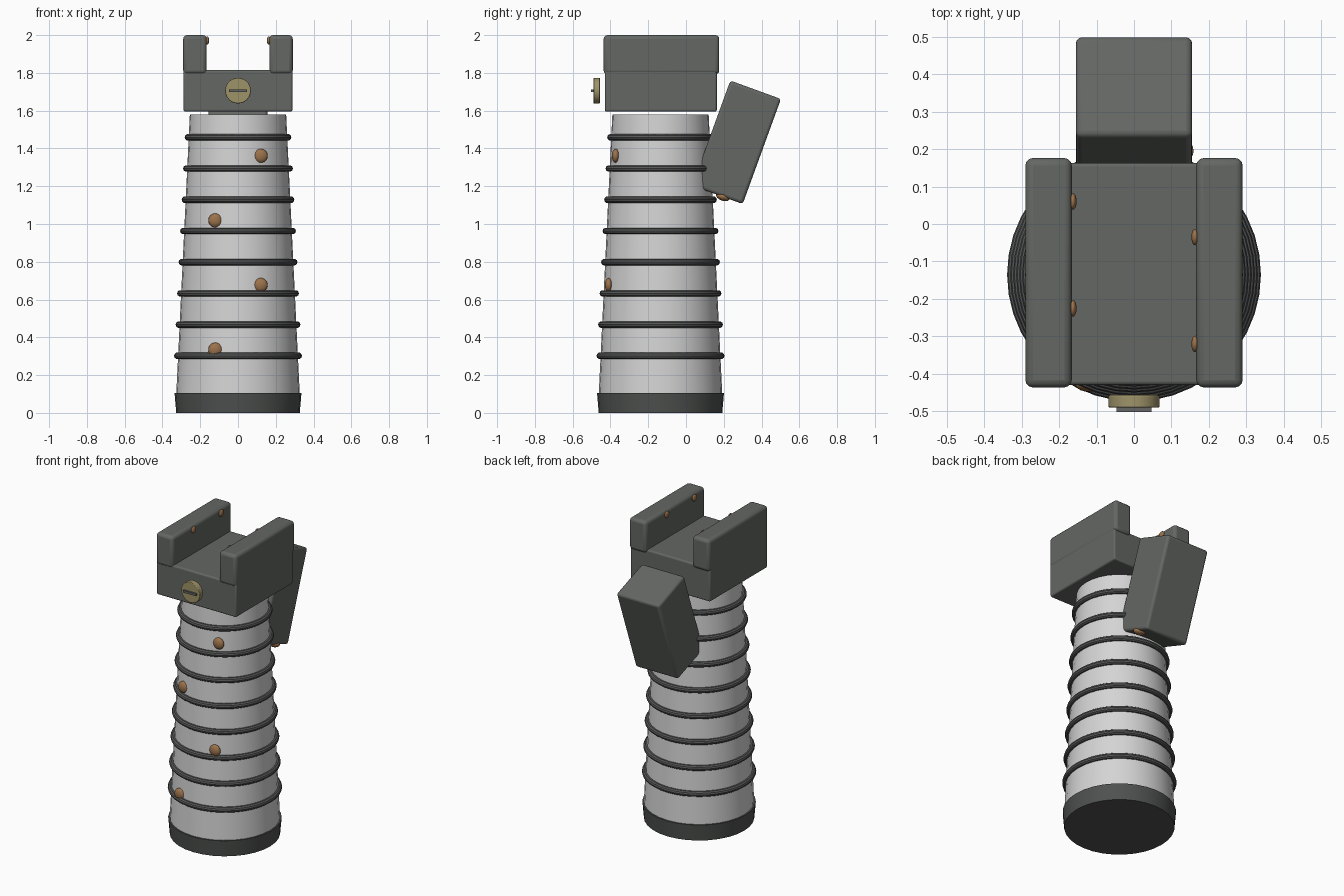
import bpy, math
from mathutils import Vector

if "Cube" in bpy.data.objects:
    bpy.data.objects.remove(bpy.data.objects["Cube"])

def material(name, rgb):
    m = bpy.data.materials.new(name)
    m.diffuse_color = (*rgb, 1)
    m.use_nodes = True
    m.node_tree.nodes["Principled BSDF"].inputs["Base Color"].default_value = m.diffuse_color
    return m

GREY = material("gunmetal grey", (0.125, 0.135, 0.125))
DARK = material("dark grey", (0.075, 0.082, 0.077))
RUBBER = material("ring grey", (0.095, 0.10, 0.096))
SILVER = material("light silver", (0.66, 0.66, 0.66))
BRONZE = material("bronze", (0.33, 0.17, 0.07))
BRASS = material("brass", (0.34, 0.29, 0.14))
SLOT = material("slot grey", (0.13, 0.13, 0.13))

CY = -0.135                                  # grip axis in y
TILT = math.radians(-20)                     # lean of the rear box

def grip_radius(z):
    return 0.327 + (0.255 - 0.327) * (z - 0.1) / 1.48

def finish(name, mat, bevel=0.0, smooth=True):
    ob = bpy.context.object
    ob.name = name
    ob.data.materials.append(mat)
    if bevel:
        b = ob.modifiers.new("bevel", 'BEVEL')
        b.width, b.segments = bevel, 3
        b.limit_method = 'ANGLE'
    if smooth:
        bpy.ops.object.shade_smooth_by_angle(angle=math.radians(35))
    return ob

def box(name, lo, hi, mat, bevel=0.0):
    lo, hi = Vector(lo), Vector(hi)
    bpy.ops.mesh.primitive_cube_add(size=1, location=(lo + hi) / 2)
    bpy.context.object.scale = hi - lo
    bpy.ops.object.transform_apply(location=False, rotation=False, scale=True)
    return finish(name, mat, bevel)

def frustum(name, r1, r2, z1, z2, mat, sides=32):
    bpy.ops.mesh.primitive_cone_add(vertices=sides, radius1=r1, radius2=r2, depth=z2 - z1,
                                    location=(0, CY, (z1 + z2) / 2))
    return finish(name, mat)

def rivet(name, loc, half, rot=(0, 0, 0)):
    bpy.ops.mesh.primitive_uv_sphere_add(segments=20, ring_count=12, radius=1, location=loc, rotation=rot)
    bpy.context.object.scale = half
    return finish(name, BRONZE)

# Handle with end cap
frustum("end_cap", 0.327, 0.336, 0.0, 0.105, DARK)
frustum("grip_body", grip_radius(0.1), grip_radius(1.58), 0.1, 1.58, SILVER)

# Grip rings
for i in range(8):
    z = 0.302 + i * 0.1653
    bpy.ops.mesh.primitive_torus_add(major_radius=grip_radius(z) + 0.004, minor_radius=0.0175,
                                     major_segments=40, minor_segments=10, location=(0, CY, z))
    finish("grip_ring", RUBBER)

# Rivets zigzagging up the front of the handle
for i in range(4):
    z = 0.335 + i * 0.342
    x = -0.12 if i % 2 == 0 else 0.12
    y = CY - math.sqrt(grip_radius(z) ** 2 - x * x)
    rivet("grip_rivet", (x, y, z), (0.037, 0.021, 0.037))

# Head block with two rails
box("head_block", (-0.288, -0.43, 1.595), (0.288, 0.163, 1.815), GREY, 0.01)
for s in (-1, 1):
    xs = sorted((s * 0.166, s * 0.29))
    box("rail", (xs[0], -0.436, 1.793), (xs[1], 0.176, 2.0), GREY, 0.02)
    for y in ((0.06, -0.225) if s < 0 else (-0.035, -0.32)):
        rivet("rail_rivet", (s * 0.163, y, 1.972), (0.01, 0.022, 0.022))

# Tilted box at the back, with a rivet underneath
rear = box("rear_box", (-0.155, 0.2675 - 0.1425, 1.4325 - 0.296),
           (0.155, 0.2675 + 0.1425, 1.4325 + 0.296), GREY, 0.016)
rear.rotation_euler.x = TILT
rivet("rear_box_rivet", (0.122, 0.195, 1.144), (0.037, 0.037, 0.021), (TILT, 0, 0))

# Front adjustment knob with slot
bpy.ops.mesh.primitive_cylinder_add(vertices=24, radius=0.068, depth=0.034, location=(0, -0.473, 1.706),
                                    rotation=(math.pi / 2, 0, 0))
finish("knob", BRASS, 0.004)
box("knob_slot", (-0.047, -0.502, 1.699), (0.047, -0.485, 1.713), SLOT)
